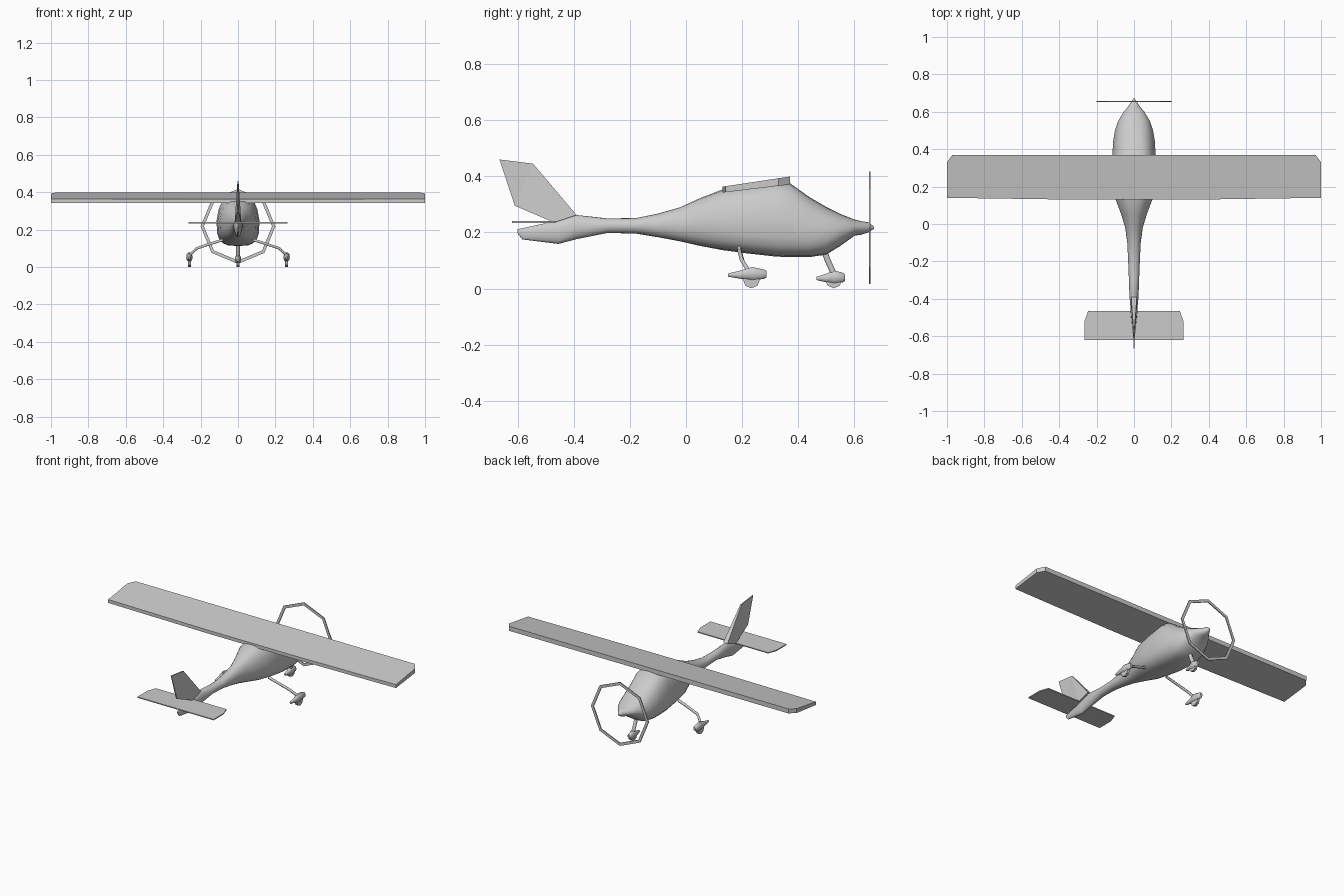
import bpy, bmesh, math
from mathutils import Vector, Matrix

if "Cube" in bpy.data.objects:
    bpy.data.objects.remove(bpy.data.objects["Cube"])


def finish(bm, name, smooth=None):
    bmesh.ops.recalc_face_normals(bm, faces=bm.faces)
    me = bpy.data.meshes.new(name)
    bm.to_mesh(me)
    bm.free()
    ob = bpy.data.objects.new(name, me)
    bpy.context.collection.objects.link(ob)
    if smooth:
        bpy.ops.object.select_all(action='DESELECT')
        ob.select_set(True)
        bpy.context.view_layer.objects.active = ob
        bpy.ops.object.shade_smooth_by_angle(angle=math.radians(smooth))
    return ob


def loft(name, rings, smooth=None):
    """Skin a list of equal-length closed rings and cap both ends."""
    bm = bmesh.new()
    vs = [[bm.verts.new(p) for p in r] for r in rings]
    n = len(vs[0])
    for a, b in zip(vs, vs[1:]):
        for i in range(n):
            j = (i + 1) % n
            bm.faces.new((a[i], a[j], b[j], b[i]))
    bm.faces.new(vs[0])
    bm.faces.new(vs[-1])
    return finish(bm, name, smooth)


def section(x0, y, zb, zt, w, n=2, taper=0, sides=20):
    """Rounded-box cross-section across the length axis, narrower at the top."""
    ring = []
    for i in range(sides):
        a = math.tau * i / sides
        c, s = math.cos(a), math.sin(a)
        px = math.copysign(abs(c) ** (2 / n), c)
        pz = math.copysign(abs(s) ** (2 / n), s)
        px *= 1 - taper * max(0, pz)
        ring.append((x0 + w * px, y, (zb + zt) / 2 + (zt - zb) / 2 * pz))
    return ring


def tube(name, pts, r):
    cu = bpy.data.curves.new(name, 'CURVE')
    cu.dimensions = '3D'
    cu.bevel_depth, cu.bevel_resolution, cu.use_fill_caps = r, 1, True
    sp = cu.splines.new('POLY')
    sp.points.add(len(pts) - 1)
    for p, co in zip(sp.points, pts):
        p.co = (*co, 1)
    bpy.context.collection.objects.link(bpy.data.objects.new(name, cu))


# Fuselage with tail boom and spinner: y, bottom, top, half-width, squareness, taper
stations = [
    (-.60, .196, .212, .003, 2, 0), (-.583, .175, .215, .006, 2, 0),
    (-.455, .159, .243, .018, 2, 0), (-.39, .176, .262, .024, 2, 0),
    (-.28, .198, .25, .028, 2, 0), (-.18, .196, .251, .032, 2, 0),
    (-.10, .183, .267, .036, 2.1, 0), (-.02, .168, .29, .047, 2.2, .1),
    (.05, .152, .322, .068, 2.4, .15), (.13, .137, .353, .098, 2.8, .15),
    (.22, .125, .365, .109, 3, .15), (.32, .114, .378, .115, 3.2, .15),
    (.37, .112, .376, .115, 3.2, .2), (.44, .112, .326, .112, 3, .25),
    (.50, .121, .291, .102, 2.7, .2), (.55, .152, .266, .085, 2.4, .1),
    (.60, .188, .246, .055, 2, 0), (.625, .192, .24, .034, 2, 0),
    (.65, .2, .236, .018, 2, 0), (.67, .213, .221, .004, 2, 0)]
loft("fuselage", [section(0, *s) for s in stations], 40)


def slab(name, outline, z_bottom, z_top):
    """Horizontal plate, mirrored from its right-hand outline."""
    full = outline + [(-x, y) for x, y in reversed(outline)]
    loft(name, [[(x, y, z(y)) for x, y in full] for z in (z_bottom, z_top)])


# Wing, thicker and higher at its leading edge
slab("wing", [(.3, .13), (1, .14), (1, .33), (.97, .37)],
     lambda y: .342 + .12 * (y - .13), lambda y: .363 + .15 * (y - .13))

# Horizontal tail
slab("tailplane", [(.265, -.62), (.265, -.52), (.245, -.465)],
     lambda y: .234, lambda y: .24)

# Vertical fin, thick at the root and thin at the tip
bm = bmesh.new()
prof = [(-.665, .46, .002), (-.545, .445, .004), (-.39, .262, .015),
        (-.47, .235, .018), (-.61, .295, .004)]
sides = [[bm.verts.new((s * t, y, z)) for y, z, t in prof] for s in (-1, 1)]
for s in sides:
    bm.faces.new(s)
for i in range(5):
    j = (i + 1) % 5
    bm.faces.new((sides[0][i], sides[0][j], sides[1][j], sides[1][i]))
bmesh.ops.triangulate(bm, faces=bm.faces)
finish(bm, "vertical_fin")

# Eight-sided propeller ring
bm = bmesh.new()
loops = [[bm.verts.new((r * math.cos(k * math.tau / 8), y, .217 + r * math.sin(k * math.tau / 8)))
          for k in range(8)]
         for r, y in ((.2, .652), (.2, .658), (.182, .658), (.182, .652))]
for i in range(4):
    a, b = loops[i], loops[(i + 1) % 4]
    for k in range(8):
        m = (k + 1) % 8
        bm.faces.new((a[k], a[m], b[m], b[k]))
finish(bm, "propeller_ring")

# Wheel fairings: offset along length, bottom, top, half-width
pod = [(0, .038, .05, .006), (.045, .03, .061, .012), (.085, .024, .074, .017),
       (.13, .03, .064, .013), (.137, .036, .058, .008)]


def gear(name, x, y, scale, dz):
    loft(name + "_fairing", [section(x, y + o * scale, b + dz, t + dz, w, 2.3, 0, 10)
                             for o, b, t, w in pod], 40)
    bm = bmesh.new()
    rot = (Matrix.Translation((x, y + .083 * scale, .031)) @ Matrix.Rotation(math.pi / 2, 4, 'Y'))
    bmesh.ops.create_cone(bm, cap_ends=True, segments=8, radius1=.03, radius2=.03,
                          depth=.016, matrix=rot)
    finish(bm, name + "_wheel")


for side, s in (("left", -1), ("right", 1)):
    gear(side + "_main", s * .26, .15, 1, .004)
    tube(side + "_main_leg", [(s * .08, .19, .145), (s * .13, .192, .13), (s * .22, .2, .1),
                              (s * .262, .225, .06)], .008)

gear("nose", 0, .465, .74, -.008)
tube("nose_leg", [(0, .49, .14), (0, .505, .1), (0, .53, .045)], .012)
